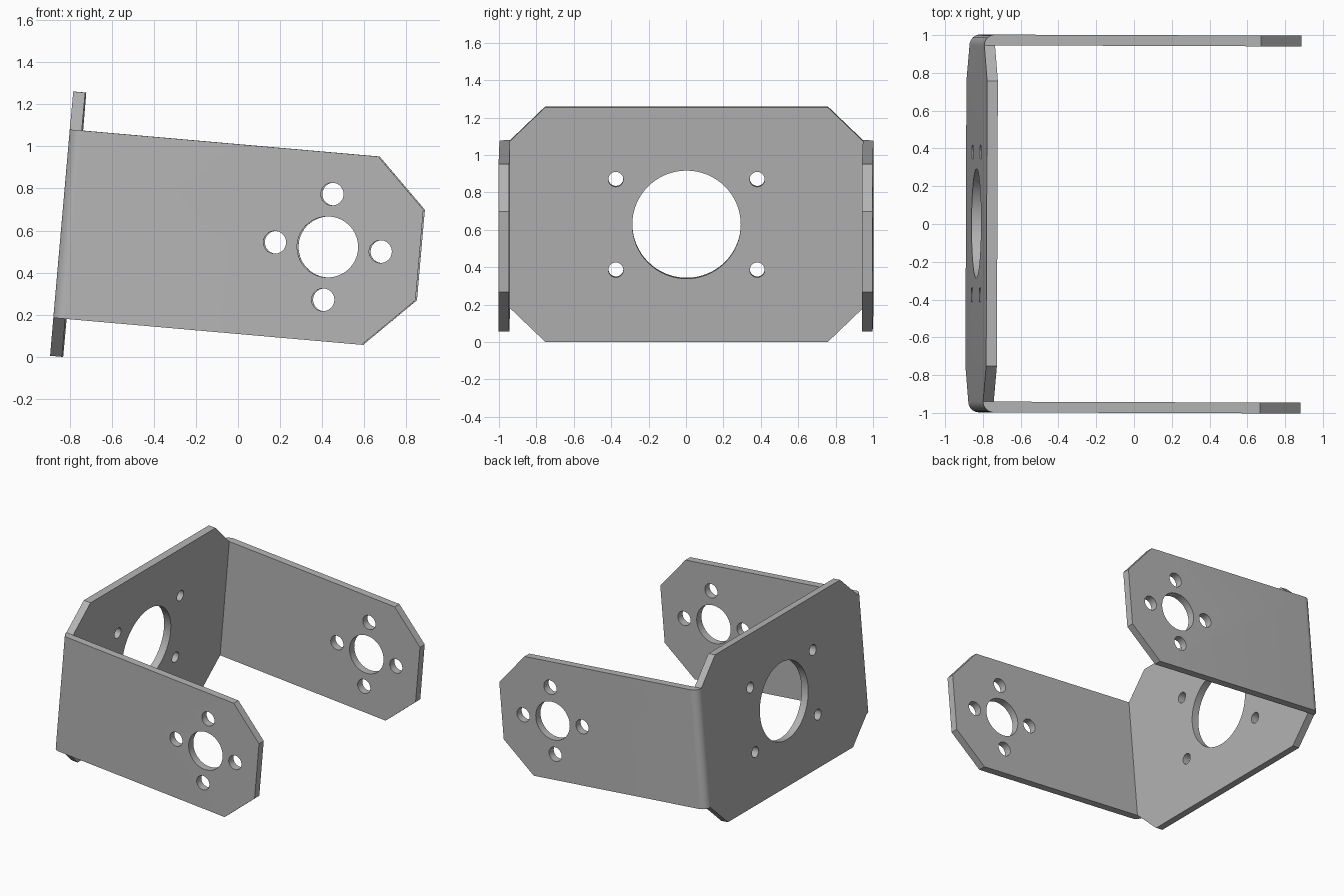
import bpy, bmesh, math
from mathutils import Matrix, Vector

if "Cube" in bpy.data.objects:
    bpy.data.objects.remove(bpy.data.objects["Cube"], do_unlink=True)

T = 0.057          # sheet thickness
REACH = 1.707      # flange length from the outer back face
HALF = 0.449       # half height of the flanges
BACK_HALF = 0.63   # half height of the back plate

steel = bpy.data.materials.new("grey_steel")
steel.use_nodes = True
grey = (0.46, 0.46, 0.46, 1)
steel.diffuse_color = grey
steel.node_tree.nodes["Principled BSDF"].inputs["Base Color"].default_value = grey


def prism(name, outline, axis, lo, hi):
    """Extrude a 2D outline along one axis; the other two axes take its points in order."""
    bm = bmesh.new()
    verts = []
    for p in outline:
        co = list(p)
        co.insert(axis, lo)
        verts.append(bm.verts.new(co))
    face = bm.faces.new(verts)
    made = bmesh.ops.extrude_face_region(bm, geom=[face])["geom"]
    step = Vector((0, 0, 0))
    step[axis] = hi - lo
    bmesh.ops.translate(bm, vec=step, verts=[g for g in made if isinstance(g, bmesh.types.BMVert)])
    bmesh.ops.recalc_face_normals(bm, faces=bm.faces)
    mesh = bpy.data.meshes.new(name)
    bm.to_mesh(mesh)
    bm.free()
    mesh.materials.append(steel)
    obj = bpy.data.objects.new(name, mesh)
    bpy.context.collection.objects.link(obj)
    return obj


def circle(a, b, r, n=48):
    return [(a + r * math.cos(math.tau * i / n), b + r * math.sin(math.tau * i / n)) for i in range(n)]


def combine(target, tool, operation):
    """Apply one boolean and remove the tool."""
    mod = target.modifiers.new("cut", "BOOLEAN")
    mod.operation, mod.solver, mod.object = operation, "EXACT", tool
    bpy.context.view_layer.update()
    result = bpy.data.meshes.new_from_object(target.evaluated_get(bpy.context.evaluated_depsgraph_get()))
    target.modifiers.clear()
    target.data = result
    bpy.data.objects.remove(tool, do_unlink=True)


# U-shaped channel with rounded outer bends
bend = [(T - T * math.cos(a), 1 - T + T * math.sin(a)) for a in (math.pi / 2 * i / 8 for i in range(9))]
half = bend + [(REACH, 1), (REACH, 1 - T), (T, 1 - T)]
channel = half + [(x, -y) for x, y in reversed(half)]
bracket = prism("bracket", channel, 2, -HALF, HALF)

# Clipped corners at the flange tips
tip = [(-0.1, HALF + 0.1), (1.471 - 0.1, HALF + 0.1), (1.471, HALF), (REACH, 0.216), (REACH + 0.1, 0.216)]
tip = [(-0.1, HALF + 0.1), (1.471, HALF + 0.1), (1.471, HALF), (REACH, 0.216), (REACH + 0.1, 0.216)]
combine(bracket, prism("tip_shape", tip + [(x, -z) for x, z in reversed(tip)], 1, -1.2, 1.2), "INTERSECT")

# Taller octagonal back plate
corner = [(0.755, BACK_HALF), (1 - T, HALF)]
right = corner + [(y, -z) for y, z in reversed(corner)]
combine(bracket, prism("back_plate", right + [(-y, -z) for y, z in right], 0, 0, T), "UNION")

# Bore and four bolt holes through both flanges
bore_x, pitch = 1.269, 0.252
combine(bracket, prism("flange_bore", circle(bore_x, 0, 0.145), 1, -1.2, 1.2), "DIFFERENCE")
for dx, dz in ((pitch, 0), (-pitch, 0), (0, pitch), (0, -pitch)):
    combine(bracket, prism("flange_bolt", circle(bore_x + dx, dz, 0.054, 32), 1, -1.2, 1.2), "DIFFERENCE")

# Bore and four bolt holes in the back plate
combine(bracket, prism("back_bore", circle(0, 0, 0.29, 64), 0, -0.2, 0.2), "DIFFERENCE")
for y in (-0.378, 0.378):
    for z in (-0.243, 0.243):
        combine(bracket, prism("back_bolt", circle(y, z, 0.04, 32), 0, -0.2, 0.2), "DIFFERENCE")

# Tilt the finished bracket and set it on the ground
tilt = Matrix.Rotation(math.radians(-0.2), 4, "Z") @ Matrix.Rotation(math.radians(5), 4, "Y")
bracket.data.transform(Matrix.Translation((-0.835, 0.003, 0.6325)) @ tilt)
lowest = min(v.co.z for v in bracket.data.vertices)
bracket.data.transform(Matrix.Translation((0, 0, -lowest)))

bpy.ops.object.select_all(action="DESELECT")
bracket.select_set(True)
bpy.context.view_layer.objects.active = bracket
bpy.ops.object.shade_smooth_by_angle(angle=math.radians(30))
